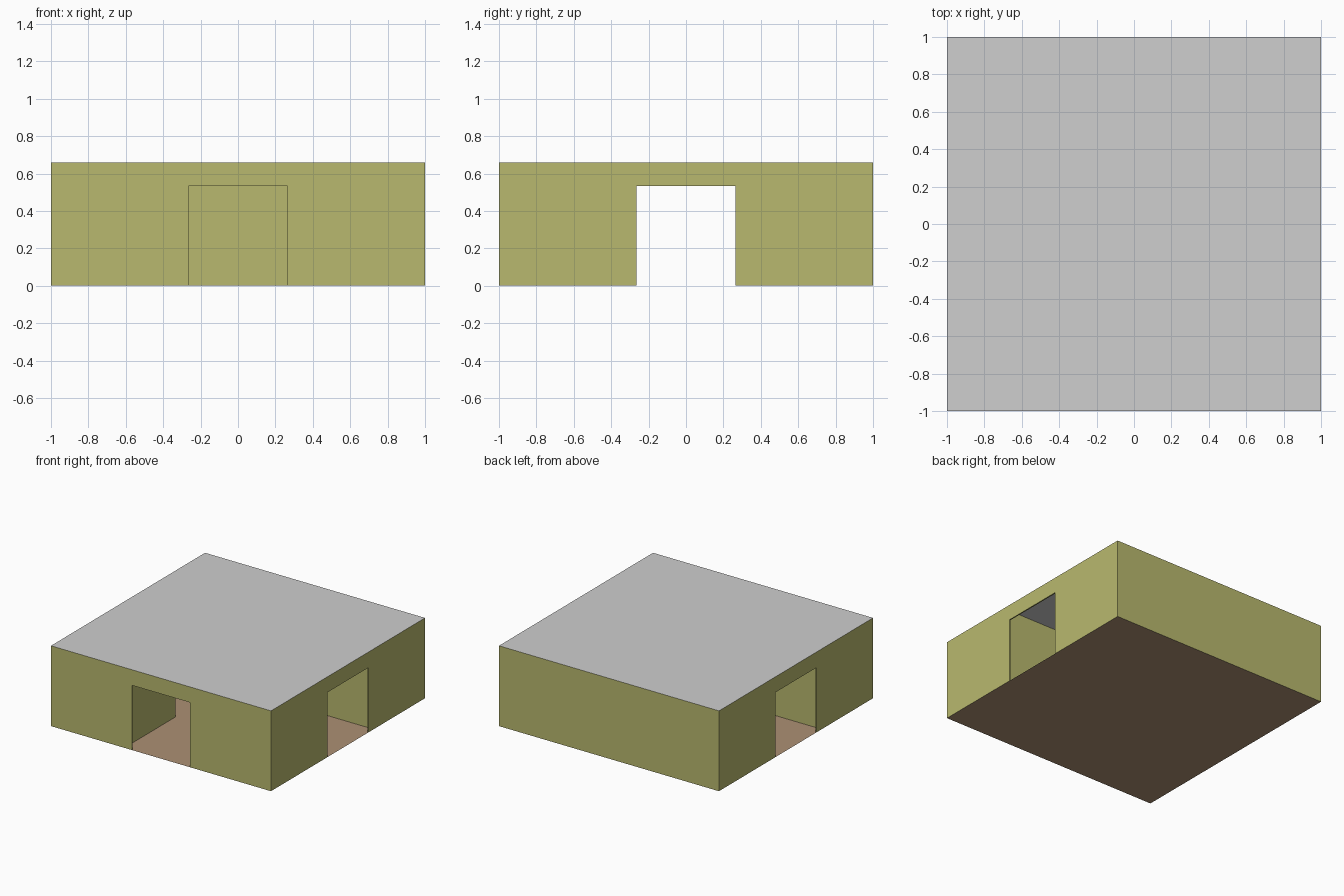
import bpy, bmesh

if "Cube" in bpy.data.objects:
    bpy.data.objects.remove(bpy.data.objects["Cube"])

H = 0.66        # wall height
C = 0.333       # half width of the corridors
D = 0.265       # half width of the doorways
DT = 0.532      # doorway height
T = 0.01        # thickness of the door panels


def material(name, rgb):
    m = bpy.data.materials.new(name)
    m.diffuse_color = (*rgb, 1.0)
    m.use_nodes = True
    m.node_tree.nodes["Principled BSDF"].inputs["Base Color"].default_value = m.diffuse_color
    return m


olive = material("olive_wall", (0.485, 0.485, 0.158))
grey = material("grey_roof", (0.62, 0.62, 0.62))
tan = material("tan_floor", (0.415, 0.28, 0.175))


def box(name, lo, hi, mat=None):
    bm = bmesh.new()
    bmesh.ops.create_cube(bm, size=1)
    for v in bm.verts:
        for i in range(3):
            v.co[i] = lo[i] if v.co[i] < 0 else hi[i]
    me = bpy.data.meshes.new(name)
    bm.to_mesh(me)
    bm.free()
    ob = bpy.data.objects.new(name, me)
    bpy.context.collection.objects.link(ob)
    if mat:
        me.materials.append(mat)
    return ob


def plane(name, z, up, mat):
    bm = bmesh.new()
    bmesh.ops.create_grid(bm, x_segments=1, y_segments=1, size=1)
    for v in bm.verts:
        v.co.z = z
    if not up:
        bmesh.ops.reverse_faces(bm, faces=bm.faces[:])
    me = bpy.data.meshes.new(name)
    bm.to_mesh(me)
    bm.free()
    me.materials.append(mat)
    ob = bpy.data.objects.new(name, me)
    bpy.context.collection.objects.link(ob)


# walls: solid block with a T-shaped passage and three doorways cut out
walls = box("walls", (-1, -1, 0), (1, 1, H), olive)
cutters = [
    box("side_passage_cutter", (-1 + T, -C, -0.1), (1 - T, C, H + 0.1)),
    box("front_passage_cutter", (-C, -1 + T, -0.1), (C, 0, H + 0.1)),
    box("side_doors_cutter", (-1.1, -D, -0.1), (1.1, D, DT)),
    box("front_door_cutter", (-D, -1.1, -0.1), (D, -0.5, DT)),
]
for c in cutters:
    c.hide_render = True
    mod = walls.modifiers.new(c.name, 'BOOLEAN')
    mod.operation = 'DIFFERENCE'
    mod.solver = 'EXACT'
    mod.object = c

# apply the cuts, then open the wall top and bottom for roof and floor
deps = bpy.context.evaluated_depsgraph_get()
mesh = bpy.data.meshes.new_from_object(walls.evaluated_get(deps))
walls.modifiers.clear()
walls.data = mesh
for c in cutters:
    bpy.data.objects.remove(c)
bm = bmesh.new()
bm.from_mesh(mesh)
caps = [f for f in bm.faces if abs(f.normal.z) > 0.9
        and not 0.01 < f.calc_center_median().z < H - 0.01]
bmesh.ops.delete(bm, geom=caps, context='FACES')
for f in bm.faces:
    f.material_index = 0
bm.to_mesh(mesh)
bm.free()

# roof and floor sheets
plane("roof", H, True, grey)
plane("floor", 0, True, tan)
